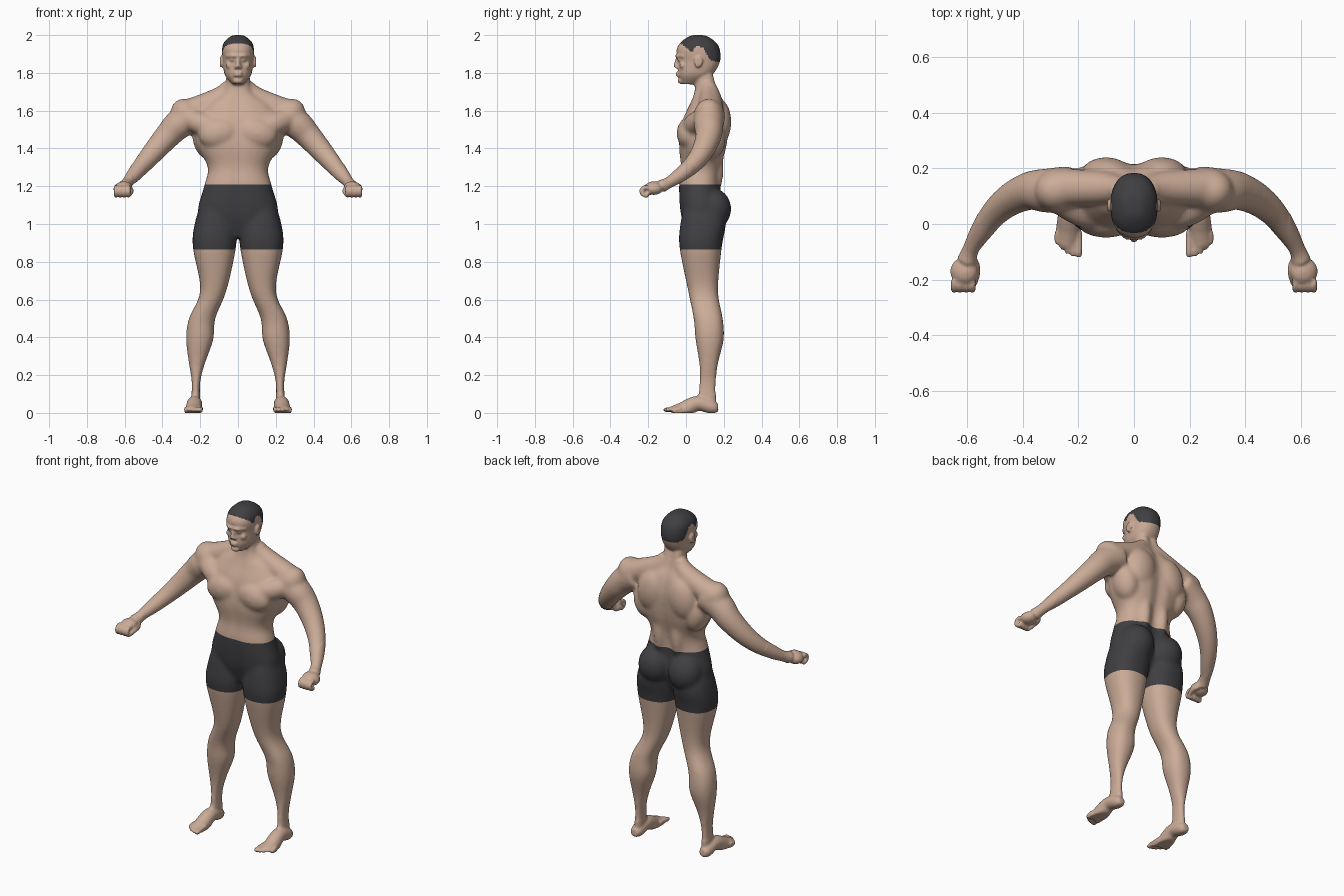
import bpy, bmesh
from math import sin, cos, pi, tau, exp, copysign
from mathutils import Vector, Matrix

cube = bpy.data.objects.get("Cube")
if cube:
    bpy.data.objects.remove(cube, do_unlink=True)

SIDES = 28
MIDDLE, BOTH = (1,), (1, -1)
ACROSS, FORWARD, UP = Vector((1, 0, 0)), Vector((0, 1, 0)), Vector((0, 0, 1))
WAIST, HEM = 1.21, .866
SPINE_DEPTH, SPINE_WIDTH = .018, .03
bm = bmesh.new()


def material(name, color):
    m = bpy.data.materials.new(name)
    m.use_nodes = True
    m.diffuse_color = (*color, 1)
    m.node_tree.nodes["Principled BSDF"].inputs["Base Color"].default_value = (*color, 1)
    return m


def spline(rows, steps=5):
    """Pass a smooth curve through rows of numbers."""
    rows = [Vector(row) for row in rows]
    smooth = []
    for i, (start, end) in enumerate(zip(rows, rows[1:])):
        before = rows[max(i - 1, 0)]
        after = rows[min(i + 2, len(rows) - 1)]
        leave, arrive = (end - before) / 2, (after - start) / 2
        for step in range(steps):
            t = step / steps
            ease = t * t * (3 - 2 * t)
            smooth.append(start.lerp(end, ease) + leave * t * (1 - t)**2 - arrive * t * t * (1 - t))
    return smooth + [rows[-1]]


def shell(rings, sides):
    """Skin rings of points into one closed shell per side, flat on the floor."""
    for side in sides:
        loops = [[bm.verts.new((p[0] * side, p[1], max(p[2], 0))) for p in ring] for ring in rings]
        for low, high in zip(loops, loops[1:]):
            for i in range(SIDES):
                bm.faces.new((low[i - 1], low[i], high[i], high[i - 1]))
        bm.faces.new(loops[0])
        bm.faces.new(loops[-1])


def superellipse(left, right, front, back, power=2.3):
    for i in range(SIDES):
        c, s = cos(tau * i / SIDES), sin(tau * i / SIDES)
        x = copysign(abs(c)**(2 / power), c)
        y = copysign(abs(s)**(2 / power), s)
        yield (left + right + (right - left) * x) / 2, (front + back + (back - front) * y) / 2, s


def stack(rows, sides, groove=0):
    """Level sections given as height, left, right, front and back."""
    rings = []
    for z, *box in spline(rows):
        ring = []
        for x, y, facing in superellipse(*box):
            depth = groove * exp(-(x / SPINE_WIDTH)**2)
            ring.append((x, y - depth * max(facing, facing / 3), z))
        rings.append(ring)
    shell(rings, sides)


def centred(rows):
    return [(z, -half, half, front, back) for z, half, front, back in rows]


def tube(rows, sides=BOTH, ref=UP):
    """Round sections along a path, given as x, y, z and radius."""
    rows = spline(rows)
    points = [row.xyz for row in rows]
    rings = []
    for i, point in enumerate(points):
        along = points[min(i + 1, len(points) - 1)] - points[max(i - 1, 0)]
        u = along.cross(ref).normalized()
        v = u.cross(along).normalized()
        radius = rows[i].w
        rings.append([point + radius * (u * cos(tau * k / SIDES) + v * sin(tau * k / SIDES))
                      for k in range(SIDES)])
    shell(rings, sides)


def blob(at, size, turn=0, sides=BOTH):
    """Ellipsoid, turned about the front-to-back axis."""
    for side in sides:
        place = Matrix.Translation((at[0] * side, at[1], at[2]))
        spin = Matrix.Rotation(turn * side, 4, 'Y')
        bmesh.ops.create_uvsphere(bm, u_segments=24, v_segments=16, radius=1,
                                  matrix=place @ spin @ Matrix.Diagonal((*size, 1)))


# Trunk and neck
stack(centred([(1.8, .06, .05, .15), (1.7, .08, .04, .18), (1.64, .17, .02, .21),
               (1.55, .23, -.02, .23), (1.42, .22, -.04, .22), (1.3, .16, -.03, .19),
               (1.2, .18, -.04, .18), (1.05, .21, -.03, .19), (.93, .1, .01, .14)]),
      MIDDLE, groove=SPINE_DEPTH)
# Trapezius
tube([(.04, .12, 1.73, .04), (.11, .13, 1.66, .06), (.29, .13, 1.58, .07)])
# Chest, and its link to the shoulder
blob(at=(.1, .01, 1.48), size=(.11, .06, .08), turn=.2)
tube([(.1, .03, 1.5, .06), (.19, .05, 1.53, .06), (.27, .1, 1.56, .06)])
# Shoulder blade, side of the back, lower back and seat
blob(at=(.1, .18, 1.54), size=(.09, .06, .12), turn=-.2)
blob(at=(.17, .13, 1.45), size=(.07, .08, .11), turn=.2)
blob(at=(.06, .15, 1.3), size=(.04, .05, .15))
blob(at=(.1, .14, 1.08), size=(.1, .1, .11))

# Arms with deltoids
blob(at=(.27, .12, 1.57), size=(.08, .08, .1), turn=.6)
tube([(.22, .13, 1.58, .08), (.31, .12, 1.53, .08), (.37, .12, 1.47, .07), (.44, .09, 1.39, .06),
      (.5, .04, 1.32, .05), (.55, -.03, 1.26, .04), (.585, -.09, 1.22, .03), (.6, -.13, 1.2, .035)])
# Fists: palm, four curled fingers and thumb
blob(at=(.61, -.17, 1.19), size=(.05, .05, .035), turn=.2)
for finger in range(4):
    x = .58 + .022 * finger
    curl = [pi * (.6 - bend / 4) for bend in range(6)]
    tube([(x, -.21 - .025 * cos(a), 1.173 + .022 * sin(a), .012) for a in curl], ref=ACROSS)
tube([(.57, -.13, 1.18, .016), (.56, -.18, 1.17, .014), (.58, -.22, 1.155, .011)])

# Legs
stack([(1.1, .03, .2, -.01, .18), (1, .01, .23, -.03, .21), (.88, .01, .24, -.035, .19),
       (.65, .06, .2, .01, .17), (.5, .12, .26, .04, .195), (.39, .13, .275, .05, .2),
       (.26, .175, .26, .07, .17), (.16, .2, .245, .07, .16), (.03, .2, .25, .06, .16)], BOTH)
blob(at=(.15, .06, .6), size=(.04, .04, .05))
# Feet and toes
tube([(.23, .17, .03, .02), (.23, .14, .03, .035), (.23, .06, .05, .04),
      (.235, -.02, .01, .045), (.24, -.07, -.01, .045)])
for toe in range(5):
    x, tip, radius = .198 + .02 * toe, -.118 + .003 * toe**2, .0125 - .001 * toe
    tube([(x, -.03, .024, radius), (x, tip + radius, .016, radius), (x, tip, .012, radius / 2)])

# Head
stack(centred([(1.74, .03, -.02, .06), (1.79, .07, -.04, .14), (1.86, .08, -.04, .18),
               (1.92, .085, -.05, .18), (1.96, .075, -.03, .16), (1.99, .045, .01, .12),
               (2, .02, .04, .09)]), MIDDLE)
# Brow, eyes and cheeks
tube([(.06, -.01, 1.89, .01), (.03, -.045, 1.89, .01), (0, -.045, 1.89, .01)])
blob(at=(.03, -.03, 1.87), size=(.016, .016, .01))
blob(at=(.045, -.015, 1.84), size=(.02, .02, .02))
# Nose, lips and chin
tube([(0, -.04, 1.89, .01), (0, -.05, 1.86, .01), (0, -.055, 1.83, .013)], MIDDLE, ref=FORWARD)
blob(at=(.012, -.045, 1.83), size=(.01, .012, .01))
for lip in (1.8, 1.787):
    blob(at=(0, -.04, lip), size=(.024, .015, .006), sides=MIDDLE)
blob(at=(0, -.024, 1.757), size=(.026, .02, .016), sides=MIDDLE)
# Ears with a raised rim
blob(at=(.085, .066, 1.855), size=(.01, .015, .025))
rim = [pi * step / 4 for step in range(-2, 6)]
tube([(.092, .066 - .017 * cos(a), 1.856 + .026 * sin(a), .006) for a in rim], ref=ACROSS)

# Fuse all parts into one skin
bmesh.ops.recalc_face_normals(bm, faces=bm.faces)
mesh = bpy.data.meshes.new("body")
bm.to_mesh(mesh)
bm.free()
body = bpy.data.objects.new("body", mesh)
bpy.context.collection.objects.link(body)
fuse = body.modifiers.new("fuse", 'REMESH')
fuse.mode = 'VOXEL'
fuse.voxel_size = .007
bpy.context.view_layer.update()
bm = bmesh.new()
bm.from_object(body, bpy.context.evaluated_depsgraph_get())
body.modifiers.clear()


# Soften muscles strongly, and face, hands and feet lightly
def is_muscle(p):
    face = p.z > 1.74 and abs(p.x) < .12
    return p.z > .1 and abs(p.x) < .56 and not face


everything = bm.verts[:]
muscles = [v for v in everything if is_muscle(v.co)]
for verts, times in ((everything, 1), (muscles, 16)):
    for _ in range(times):
        bmesh.ops.smooth_vert(bm, verts=verts, factor=.5, use_axis_x=True, use_axis_y=True, use_axis_z=True)

# Clean edges for the shorts
for edge in (WAIST, HEM):
    bmesh.ops.bisect_plane(bm, geom=bm.verts[:] + bm.edges[:] + bm.faces[:],
                           plane_co=UP * edge, plane_no=UP)

# Height of the hairline from forehead to temple, over the ear and down to the nape
HAIRLINE = [(-.1, 1.97), (-.03, 1.957), (.03, 1.91), (.055, 1.945), (.09, 1.935), (.13, 1.865), (.3, 1.835)]


def hairline(y):
    for (y0, z0), (y1, z1) in zip(HAIRLINE, HAIRLINE[1:]):
        if y <= y1:
            return z0 + (z1 - z0) * (y - y0) / (y1 - y0)


# Colour the shorts and the cropped hair
for face in bm.faces:
    c = face.calc_center_median()
    shorts = HEM < c.z < WAIST and abs(c.x) < .4
    hair = c.z > hairline(c.y) and abs(c.x) < .089
    face.material_index = int(shorts or hair)
    face.smooth = True
bm.to_mesh(mesh)
bm.free()
mesh.materials.append(material("skin", (.6, .41, .31)))
mesh.materials.append(material("charcoal", (.05, .05, .055)))
